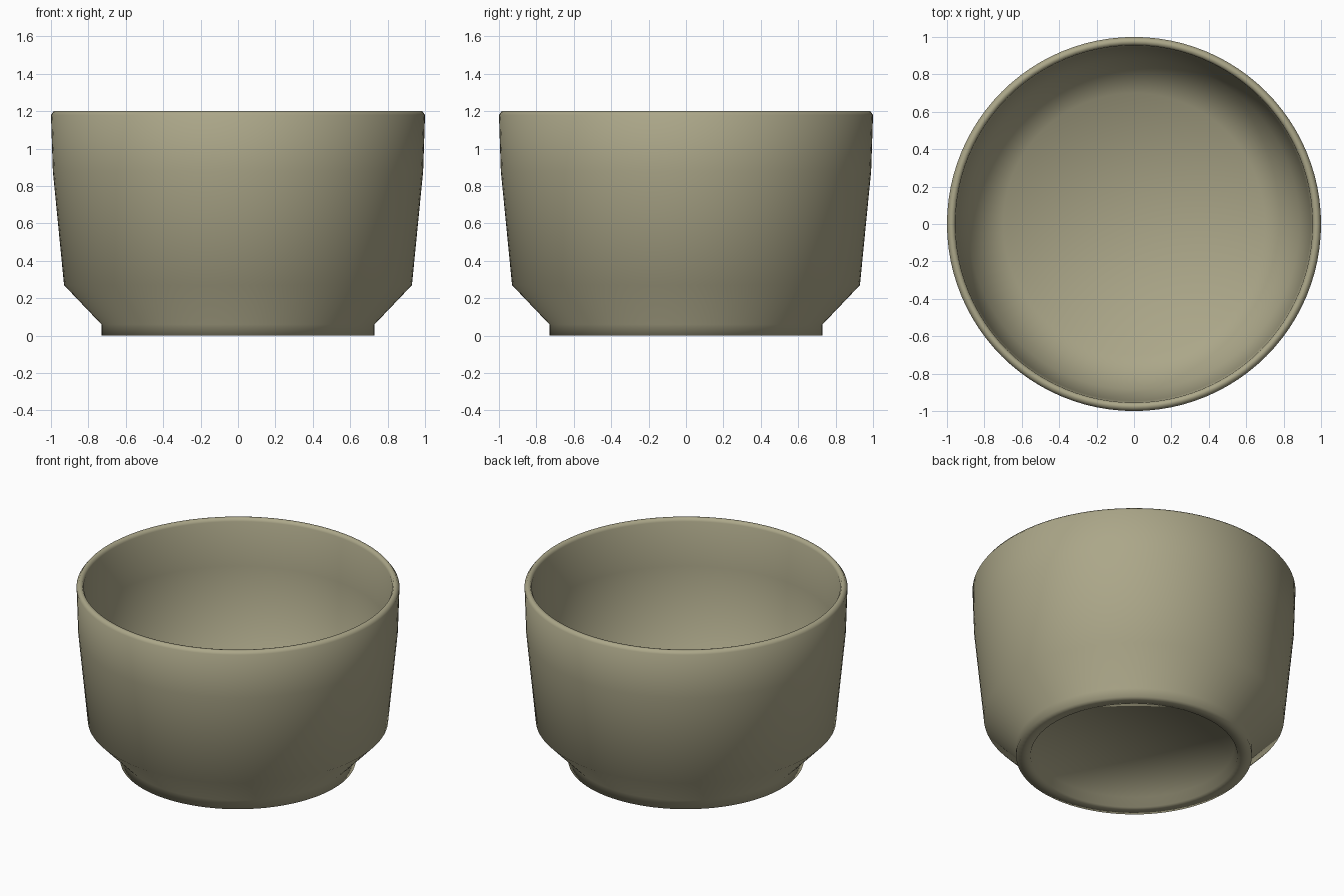
import bpy, bmesh, math

if "Cube" in bpy.data.objects:
    bpy.data.objects.remove(bpy.data.objects["Cube"])

SEGMENTS = 96

# Closed bowl profile (radius, height): underside, foot, outer wall, rim, inside
profile = [
    (0.0, 0.06), (0.62, 0.06), (0.64, 0.0), (0.73, 0.0), (0.73, 0.06),
    (0.93, 0.27), (0.99, 0.88), (1.0, 1.18), (0.985, 1.2), (0.965, 1.2),
    (0.955, 1.18), (0.945, 0.88), (0.885, 0.29), (0.70, 0.11), (0.0, 0.11),
]


def lathe(name, points, material):
    """Revolve a profile about the z axis into one smooth object."""
    bm = bmesh.new()
    rings = []
    for r, z in points:
        if r == 0:
            rings.append([bm.verts.new((0, 0, z))])
        else:
            rings.append([bm.verts.new((r * math.cos(2 * math.pi * i / SEGMENTS),
                                        r * math.sin(2 * math.pi * i / SEGMENTS), z))
                          for i in range(SEGMENTS)])
    for a, b in zip(rings, rings[1:]):
        for i in range(SEGMENTS):
            j = (i + 1) % SEGMENTS
            if len(a) == 1:
                bm.faces.new((a[0], b[j], b[i]))
            elif len(b) == 1:
                bm.faces.new((a[i], a[j], b[0]))
            else:
                bm.faces.new((a[i], a[j], b[j], b[i]))
    bmesh.ops.recalc_face_normals(bm, faces=bm.faces[:])
    for f in bm.faces:
        f.smooth = True
    mesh = bpy.data.meshes.new(name)
    bm.to_mesh(mesh)
    bm.free()
    mesh.materials.append(material)
    obj = bpy.data.objects.new(name, mesh)
    bpy.context.collection.objects.link(obj)
    return obj


# Olive-beige clay
clay = bpy.data.materials.new("olive_beige_clay")
clay.diffuse_color = (0.41, 0.385, 0.25, 1.0)
clay.use_nodes = True
clay.node_tree.nodes["Principled BSDF"].inputs["Base Color"].default_value = clay.diffuse_color

lathe("bowl", profile, clay)
